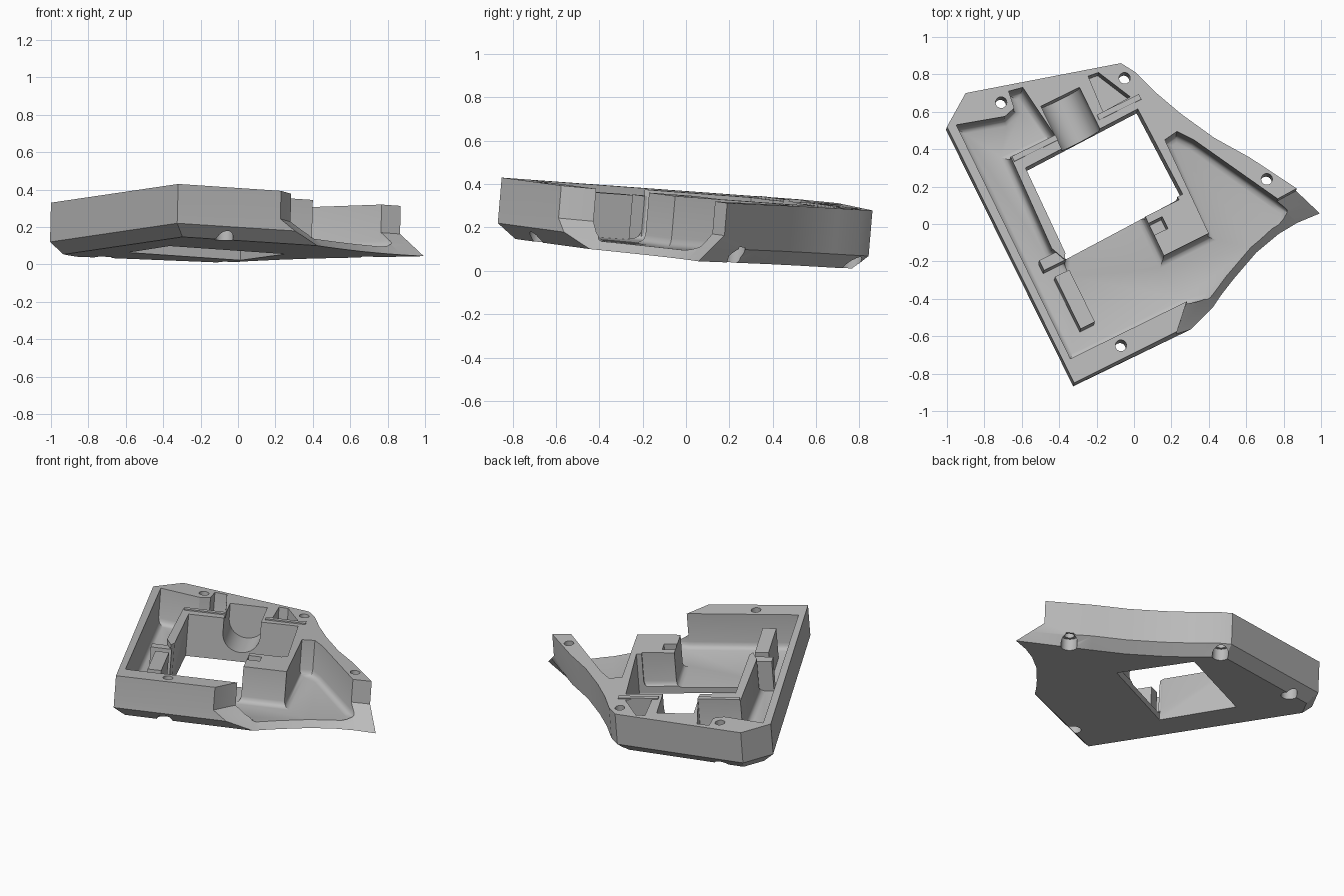
import bpy, bmesh, math
from mathutils import Vector, Matrix

cube = bpy.data.objects.get("Cube")
if cube:
    bpy.data.objects.remove(cube)

grey = bpy.data.materials.new("plain grey")
grey.use_nodes = True
COLOUR = (0.5, 0.5, 0.5, 1)
grey.diffuse_color = COLOUR
grey.node_tree.nodes["Principled BSDF"].inputs["Base Color"].default_value = COLOUR

# Tilted frame: x and y in plan on the top plane, third value is depth below it
SX, SY, TOP = 0.0242, 0.085, 0.35
TILT = Matrix(((1, 0, -SX, 0), (0, 1, -SY, 0), (-SX, -SY, -1, TOP), (0, 0, 0, 1)))
THICK, FLOOR = 0.275, 0.235
ANGLE = math.radians(26.2)
U = Vector((math.cos(ANGLE), math.sin(ANGLE)))
V = Vector((-U.y, U.x))


def loft(name, rings):
    """Closed solid through equal rings of (x, y, depth) points."""
    bm = bmesh.new()
    loops = [[bm.verts.new(p) for p in ring] for ring in rings]
    for a, b in zip(loops, loops[1:]):
        for i in range(len(a)):
            j = (i + 1) % len(a)
            bm.faces.new((a[i], a[j], b[j], b[i]))
    bm.faces.new(loops[0])
    bm.faces.new(loops[-1])
    bm.transform(TILT)
    bmesh.ops.recalc_face_normals(bm, faces=bm.faces)
    mesh = bpy.data.meshes.new(name)
    bm.to_mesh(mesh)
    bm.free()
    mesh.materials.append(grey)
    obj = bpy.data.objects.new(name, mesh)
    bpy.context.collection.objects.link(obj)
    return obj


def level(points, depth):
    return [(p[0], p[1], depth) for p in points]


def prism(name, points, start, end):
    return loft(name, [level(points, start), level(points, end)])


def inset(points, amount):
    """Mitred inward offset of a counter-clockwise polygon."""
    pts = [Vector(p) for p in points]
    result = []
    for i, p in enumerate(pts):
        a = (p - pts[i - 1]).normalized()
        b = (pts[(i + 1) % len(pts)] - p).normalized()
        na, nb = Vector((-a.y, a.x)), Vector((-b.y, b.x))
        result.append(p + (na + nb) * amount / max(1 + na.dot(nb), 0.3))
    return result


def circle(centre, radius, count=24):
    return [(centre[0] + radius * math.cos(math.tau * i / count),
             centre[1] + radius * math.sin(math.tau * i / count)) for i in range(count)]


def slab(centre, length, width):
    """Rectangle turned to the case direction; length runs along the front wall."""
    c = Vector(centre)
    return [c + U * length / 2 * s + V * width / 2 * t
            for s, t in ((-1, -1), (1, -1), (1, 1), (-1, 1))]


# Outer shell: chamfered walls, with a flared lip along the front right
walls = [(.87, .19), (.62, .355), (.43, .46), (.25, .59), (.12, .70), (.01, .81), (-.07, .86),
         (-.9, .70), (-1, .52), (-.32, -.85), (.31, -.545)]
lower = inset(walls, 0.065)
tip, heel = Vector((1, .08)), Vector((.43, -.42))
lower[0], lower[-1] = tip, heel
upper = [Vector(p) for p in walls]
middle = list(upper)
middle[0] = upper[0].lerp(tip, 0.48)
upper[-1] = Vector((.23, -.575))
flare = [((.28, -.42), (.47, -.36)), ((.41, -.24), (.54, -.27)), ((.57, -.05), (.66, -.13)),
         ((.67, .05), (.78, -.03)), ((.76, .13), (.88, .03))]
for high, low in flare:
    high, low = Vector(high), Vector(low)
    upper.append(high)
    middle.append(high.lerp(low, 0.48))
    lower.append(low)
body = loft("case_shell", [level(upper, 0), level(upper, 0.15),
                           level(middle, 0.21), level(lower, THICK)])

cutters = []

# Main cavity with a rounded floor edge
cavity = [(-.95, .53), (-.34, -.72), (.28, -.415), (.38, -.39), (.46, -.46), (.9, -.14),
          (.81, 0), (.83, .09), (.76, .14), (.32, .45), (.23, .495), (.165, .45),
          (.40, -.05), (.16, -.17), (.06, .04), (.24, .13), (.2, .2),
          (-.36, -.07), (-.37, -.19), (-.44, -.13), (-.66, .36), (-.42, .47),
          (-.595, .73), (-.67, .71), (-.64, .62), (-.69, .575)]
cutters.append(loft("cavity_cutter", [
    level(cavity, -0.1), level(cavity, FLOOR - 0.04), level(inset(cavity, 0.005), FLOOR - 0.02),
    level(inset(cavity, 0.015), FLOOR - 0.008), level(inset(cavity, 0.035), FLOOR)]))

# Window through the floor
window = [(-.58, .3), (-.36, -.17), (.26, .16), (.02, .615)]
cutters.append(prism("window_cutter", window, -0.1, 0.4))

# Small pocket beside the rear screw
pocket = [(-.245, .79), (-.165, .60), (-.02, .68), (-.19, .81)]
cutters.append(prism("pocket_cutter", pocket, -0.1, 0.2))

# Notch in the inner block
cutters.append(prism("notch_cutter", slab((.13, -.01), .08, .07), -0.1, 0.2))

# Round-bottomed trough that opens into the window
radius = 0.115
profile = [(-radius, -0.1)]
profile += [(-radius * math.cos(math.pi * i / 16), 0.1 + radius * math.sin(math.pi * i / 16))
            for i in range(17)]
profile.append((radius, -0.1))
start = Vector((-.395, .68))
rings = []
for run in (0, 0.36):
    centre = start - V * run
    rings.append([(*(centre + U * s), d) for s, d in profile])
cutters.append(loft("trough_cutter", rings))

# Screw holes, each with a wide bore from below
for spot in ((-.71, .65), (-.05, .78), (.71, .24), (-.07, -.65)):
    cutters.append(prism("screw_cutter", circle(spot, 0.03), -0.1, 0.4))
    cutters.append(prism("bore_cutter", circle(spot, 0.05), 0.2, 0.4))

bpy.context.view_layer.objects.active = body
for cutter in cutters:
    cutter.hide_render = True
    mod = body.modifiers.new("cut", 'BOOLEAN')
    mod.operation = 'DIFFERENCE'
    mod.solver = 'EXACT'
    mod.object = cutter
    bpy.ops.object.modifier_apply(modifier=mod.name)
for cutter in cutters:
    bpy.data.objects.remove(cutter)

# Loose inner parts: bar, post and the two rails
parts = [body]
parts.append(prism("inner_bar", slab((-.315, -.4), .085, .31), 0.03, FLOOR + 0.01))
parts.append(prism("inner_post", slab((-.435, -.19), .13, .06), 0.03, FLOOR + 0.01))
parts.append(prism("left_rail", slab((-.53, .405), .26, .03), -0.008, 0.02))
parts.append(prism("right_rail", slab((-.08, .625), .25, .03), -0.008, 0.02))

for obj in bpy.context.selected_objects:
    obj.select_set(False)
for obj in parts:
    obj.select_set(True)
bpy.ops.object.shade_smooth_by_angle(angle=math.radians(30))
